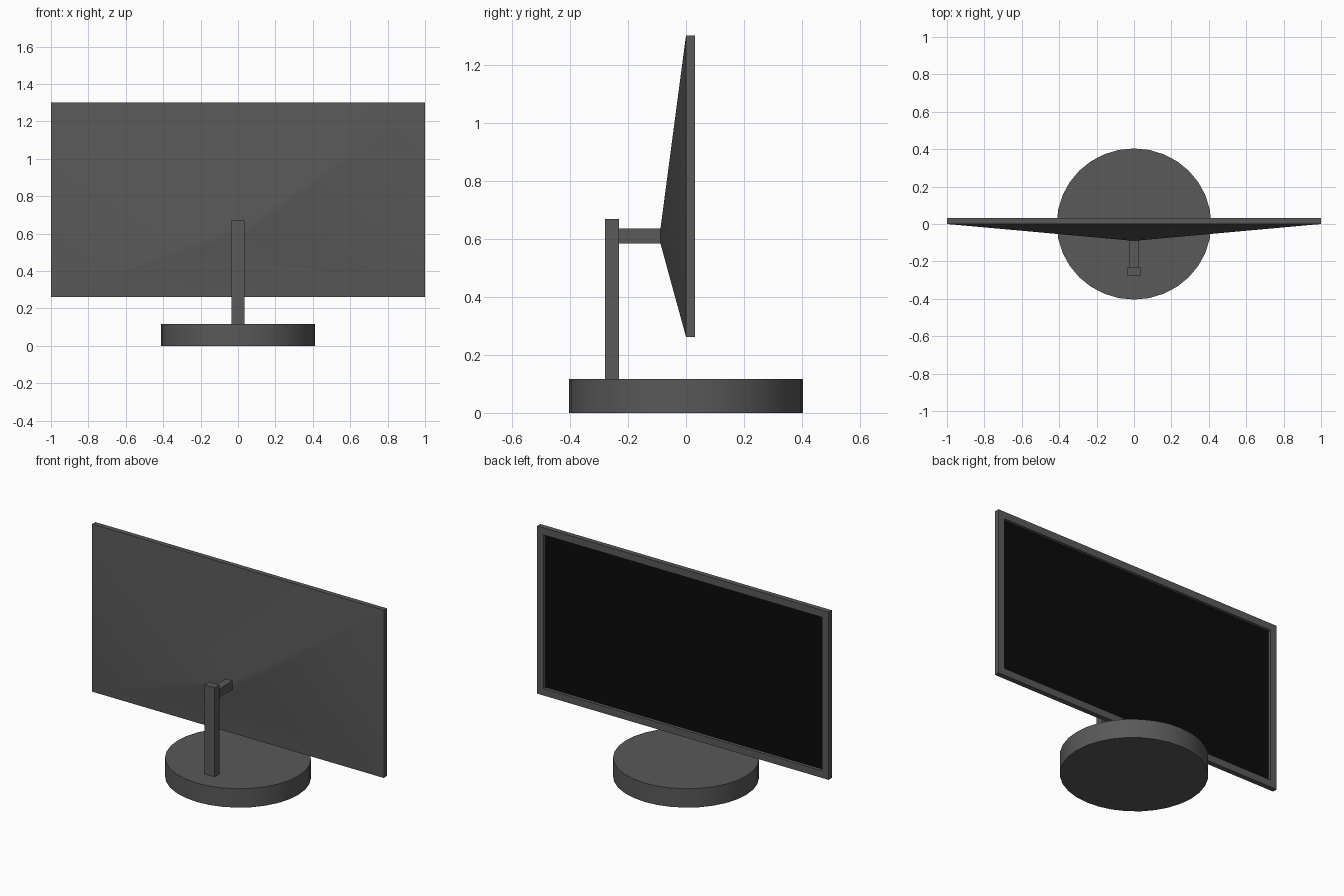
import bpy, bmesh

if "Cube" in bpy.data.objects:
    bpy.data.objects.remove(bpy.data.objects["Cube"])


def material(name, value):
    mat = bpy.data.materials.new(name)
    mat.diffuse_color = (value, value, value, 1)
    mat.use_nodes = True
    mat.node_tree.nodes["Principled BSDF"].inputs["Base Color"].default_value = mat.diffuse_color
    return mat


plastic = material("dark_plastic", 0.1)
black = material("black_screen", 0.003)


def finish(obj, smooth=False):
    bpy.context.view_layer.objects.active = obj
    obj.select_set(True)
    if smooth:
        bpy.ops.object.shade_smooth_by_angle(angle=0.6)
    obj.select_set(False)


def box(name, x0, x1, y0, y1, z0, z1):
    bpy.ops.mesh.primitive_cube_add(
        size=1, location=((x0 + x1) / 2, (y0 + y1) / 2, (z0 + z1) / 2))
    obj = bpy.context.object
    obj.name = name
    obj.scale = (x1 - x0, y1 - y0, z1 - z0)
    bpy.ops.object.transform_apply(location=False, rotation=False)
    obj.data.materials.append(plastic)
    finish(obj)
    return obj


# Round base, slightly wider than deep
bpy.ops.mesh.primitive_cylinder_add(vertices=32, radius=1, depth=0.117,
                                    location=(0, 0, 0.0585))
base = bpy.context.object
base.name = "base"
base.scale = (0.413, 0.404, 1)
bpy.ops.object.transform_apply(location=False, rotation=False)
base.data.materials.append(plastic)
finish(base, smooth=True)

# Upright post and the arm reaching to the housing
box("post", -0.035, 0.035, -0.279, -0.231, 0.117, 0.669)
box("arm", -0.024, 0.024, -0.231, -0.088, 0.584, 0.636)

# Display housing: rectangles (half width, y, bottom, top) from the
# tapered back, around the rim and into the screen recess
BEZEL, BOTTOM, TOP = 0.044, 0.262, 1.302
rings = [
    (0.024, -0.088, 0.584, 0.636),
    (1.0, 0.0, BOTTOM, TOP),
    (1.0, 0.031, BOTTOM, TOP),
    (1.0 - BEZEL, 0.031, BOTTOM + BEZEL, TOP - BEZEL),
    (1.0 - BEZEL, 0.012, BOTTOM + BEZEL, TOP - BEZEL),
]
bm = bmesh.new()
loops = [[bm.verts.new(p) for p in
          ((-w, y, lo), (w, y, lo), (w, y, hi), (-w, y, hi))]
         for w, y, lo, hi in rings]
for a, b in zip(loops, loops[1:]):
    for i in range(4):
        j = (i + 1) % 4
        bm.faces.new((a[i], b[i], b[j], a[j]))
bm.faces.new(loops[0])
screen = bm.faces.new(loops[-1][::-1])
screen.material_index = 1
bmesh.ops.recalc_face_normals(bm, faces=bm.faces)
mesh = bpy.data.meshes.new("display_housing")
bm.to_mesh(mesh)
bm.free()
mesh.materials.append(plastic)
mesh.materials.append(black)
housing = bpy.data.objects.new("display_housing", mesh)
bpy.context.collection.objects.link(housing)
finish(housing, smooth=True)
